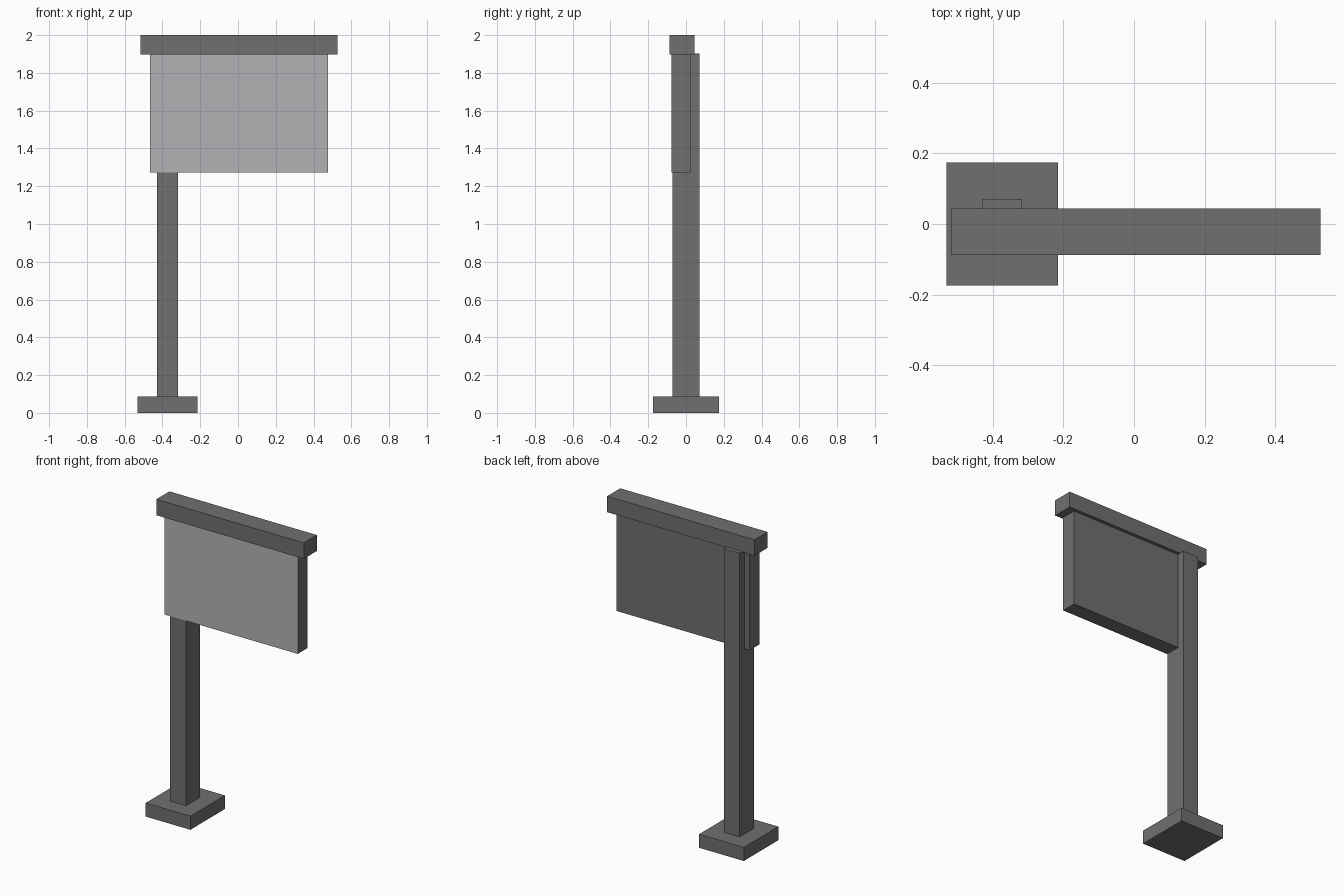
import bpy
from mathutils import Vector

if "Cube" in bpy.data.objects:
    bpy.data.objects.remove(bpy.data.objects["Cube"])


def material(name, value):
    mat = bpy.data.materials.new(name)
    mat.diffuse_color = (value, value, value * 1.02, 1)
    mat.use_nodes = True
    mat.node_tree.nodes["Principled BSDF"].inputs["Base Color"].default_value = mat.diffuse_color
    return mat


dark = material("dark_metal", 0.16)
light = material("light_face", 0.45)


def box(name, low, high):
    """Axis-aligned box between two corners."""
    low, high = Vector(low), Vector(high)
    bpy.ops.mesh.primitive_cube_add(size=1, location=(low + high) / 2)
    obj = bpy.context.object
    obj.name = name
    obj.scale = high - low
    bpy.ops.object.transform_apply(location=False, rotation=False, scale=True)
    obj.data.materials.append(dark)
    return obj


# Foot, offset post and overhanging top beam
box("base_plate", (-0.531, -0.174, 0), (-0.215, 0.174, 0.087))
box("post", (-0.429, -0.072, 0.087), (-0.317, 0.071, 1.902))
box("top_beam", (-0.516, -0.088, 1.898), (0.527, 0.044, 2.0))

# Sign panel with a light front face
panel = box("sign_panel", (-0.466, -0.076, 1.272), (0.476, 0.023, 1.898))
panel.data.materials.append(light)
for face in panel.data.polygons:
    if face.normal.y < -0.5:
        face.material_index = 1
